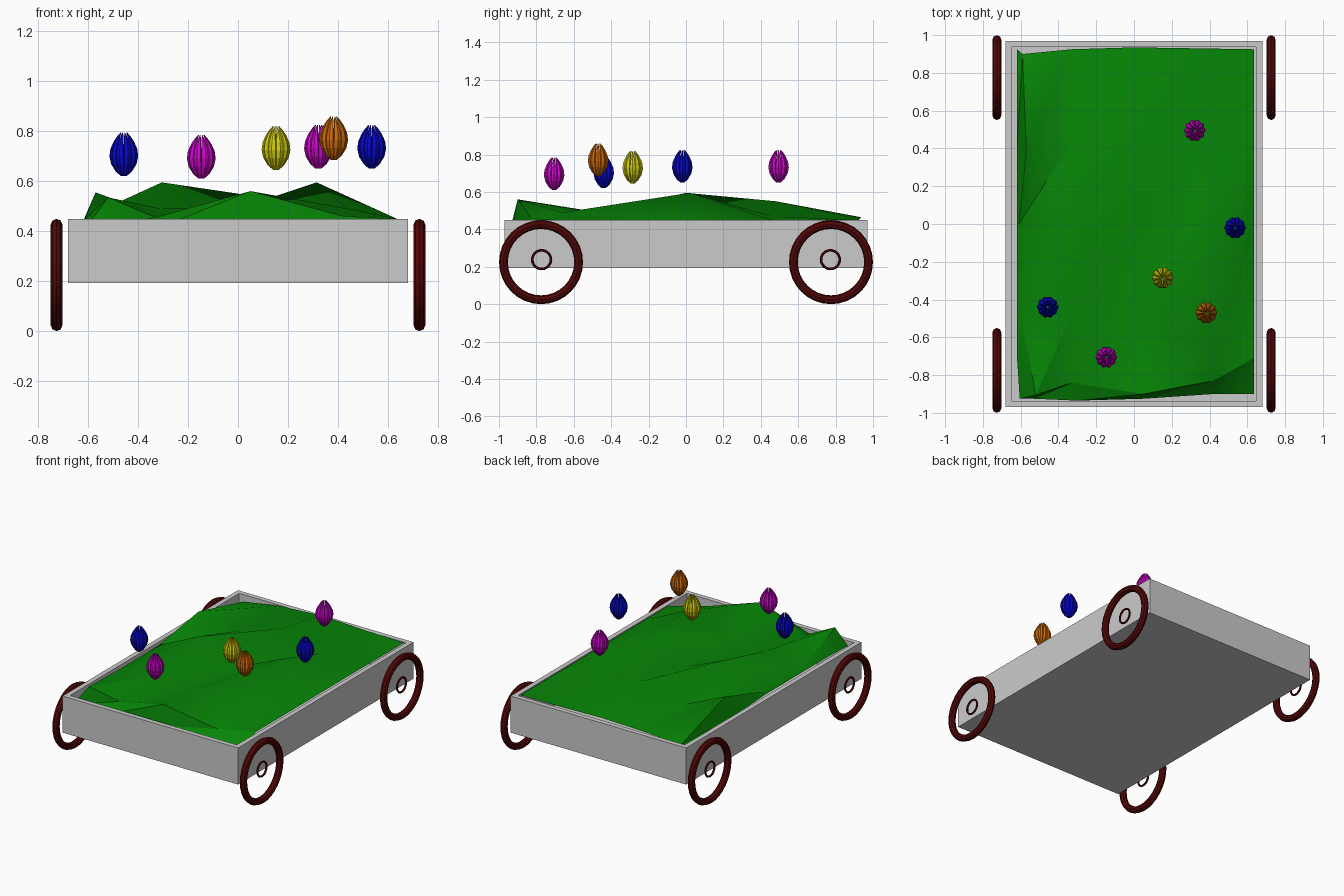
import bpy, bmesh, math
from mathutils import Matrix, Vector

cube = bpy.data.objects.get("Cube")
if cube:
    bpy.data.objects.remove(cube, do_unlink=True)


def material(name, rgb):
    m = bpy.data.materials.new(name)
    m.use_nodes = True
    m.diffuse_color = (*rgb, 1)
    m.node_tree.nodes["Principled BSDF"].inputs["Base Color"].default_value = (*rgb, 1)
    return m


GREY = material("grey", (0.6, 0.6, 0.6))
GREEN = material("grass green", (0.002, 0.235, 0.002))
RED = material("dark red", (0.08, 0.002, 0.002))
BLUE = material("blue", (0.002, 0.002, 0.64))
MAGENTA = material("magenta", (0.64, 0.002, 0.62))
YELLOW = material("yellow", (0.64, 0.62, 0.002))
ORANGE = material("orange", (0.64, 0.15, 0.002))


def add_object(name, bm, mat, location=(0, 0, 0)):
    me = bpy.data.meshes.new(name)
    bm.to_mesh(me)
    bm.free()
    me.materials.append(mat)
    ob = bpy.data.objects.new(name, me)
    ob.location = location
    bpy.context.collection.objects.link(ob)
    return ob


# Open tray: a box with its top inset and pushed down to the floor
bm = bmesh.new()
bmesh.ops.create_cube(bm, size=1, matrix=Matrix.Translation((0, 0, 0.321))
                      @ Matrix.Diagonal((1.36, 1.94, 0.256, 1)))
top = max(bm.faces, key=lambda f: f.calc_center_median().z)
bmesh.ops.inset_region(bm, faces=[top], thickness=0.034, use_even_offset=True)
floor = bmesh.ops.extrude_face_region(bm, geom=[top])
bmesh.ops.delete(bm, geom=[top], context="FACES_ONLY")
bmesh.ops.translate(bm, vec=(0, 0, -0.225),
                    verts=[v for v in floor["geom"] if isinstance(v, bmesh.types.BMVert)])
bmesh.ops.recalc_face_normals(bm, faces=bm.faces)
add_object("tray", bm, GREY)

# Uneven grass: a coarse grid of points, rows running from back to front
ROWS = [
    [(-.62, .925, .40), (-.59, .90, .42), (-.33, .925, .45), (0, .935, .465), (.32, .93, .455), (.635, .925, .45)],
    [(-.62, .40, .42), (-.57, .38, .555), (-.31, .46, .46), (0, .48, .55), (.32, .46, .47), (.635, .46, .45)],
    [(-.62, 0, .44), (-.61, 0, .455), (-.305, 0, .595), (0, 0, .465), (.315, .02, .595), (.635, 0, .45)],
    [(-.62, -.46, .44), (-.60, -.46, .46), (-.31, -.44, .49), (0, -.46, .49), (.44, -.66, .49), (.635, -.46, .45)],
    [(-.62, -.70, .44), (-.52, -.905, .535), (-.33, -.84, .455), (.05, -.90, .56), (.42, -.83, .46), (.635, -.71, .45)],
    [(-.605, -.925, .42), (-.53, -.925, .42), (-.30, -.935, .42), (.05, -.925, .42), (.42, -.90, .39), (.635, -.90, .36)],
]
bm = bmesh.new()
grid = [[bm.verts.new(p) for p in row] for row in ROWS]
for back, front in zip(grid, grid[1:]):
    for i in range(len(back) - 1):
        bm.faces.new((front[i], front[i + 1], back[i + 1]))
        bm.faces.new((front[i], back[i + 1], back[i]))
grass = add_object("grass", bm, GREEN)
grass.data.shade_smooth()
grass.data.set_sharp_from_angle(angle=math.radians(30))


# Wheels: an outer rim and a small hub ring, both in the side plane
def ring(name, location, major, minor, segments, sides):
    bm = bmesh.new()
    loops = []
    for i in range(segments):
        a = math.tau * i / segments
        loop = []
        for j in range(sides):
            b = math.tau * j / sides
            r = major + minor * math.cos(b)
            loop.append(bm.verts.new((minor * math.sin(b), r * math.cos(a), r * math.sin(a))))
        loops.append(loop)
    for i in range(segments):
        p, q = loops[i], loops[(i + 1) % segments]
        for j in range(sides):
            k = (j + 1) % sides
            bm.faces.new((p[j], p[k], q[k], q[j]))
    bmesh.ops.recalc_face_normals(bm, faces=bm.faces)
    return add_object(name, bm, RED, location)


for side, sx in (("left", 1), ("right", -1)):
    for end, sy in (("front", -1), ("back", 1)):
        ring(f"{end}_{side}_wheel_rim", (0.726 * sx, 0.775 * sy, 0.2245), 0.201, 0.0235, 32, 8)
        ring(f"{end}_{side}_wheel_hub", (0.726 * sx, 0.772 * sy, 0.238), 0.05, 0.007, 24, 6)


# Flower buds: ten narrow curved petals; each station is (radius, height, half width)
PETAL = [(.008, 0, .004), (.025, .018, .009), (.039, .048, .0145), (.0445, .08, .0165),
         (.042, .11, .0145), (.033, .138, .010), (.021, .162, .005), (.012, .175, .001)]


def bud(name, location, mat, petals=10, sides=6):
    bm = bmesh.new()
    for p in range(petals):
        a = math.tau * p / petals
        out = Vector((math.cos(a), math.sin(a), 0))
        across = Vector((-math.sin(a), math.cos(a), 0))
        loops = []
        for r, z, w in PETAL:
            loop = []
            for j in range(sides):
                b = math.tau * j / sides
                pos = out * (r + 0.8 * w * math.cos(b)) + across * (w * math.sin(b))
                loop.append(bm.verts.new(pos + Vector((0, 0, z))))
            loops.append(loop)
        for lo, hi in zip(loops, loops[1:]):
            for j in range(sides):
                k = (j + 1) % sides
                bm.faces.new((lo[j], lo[k], hi[k], hi[j]))
        bm.faces.new(loops[0][::-1])
        bm.faces.new(loops[-1])
    bmesh.ops.recalc_face_normals(bm, faces=bm.faces)
    add_object(name, bm, mat, location)


bud("blue_bud_right", (-0.457, -0.44, 0.62), BLUE)
bud("magenta_bud_front", (-0.147, -0.705, 0.61), MAGENTA)
bud("yellow_bud", (0.152, -0.285, 0.645), YELLOW)
bud("magenta_bud_back", (0.322, 0.495, 0.65), MAGENTA)
bud("orange_bud", (0.383, -0.47, 0.684), ORANGE)
bud("blue_bud_left", (0.535, -0.02, 0.65), BLUE)
